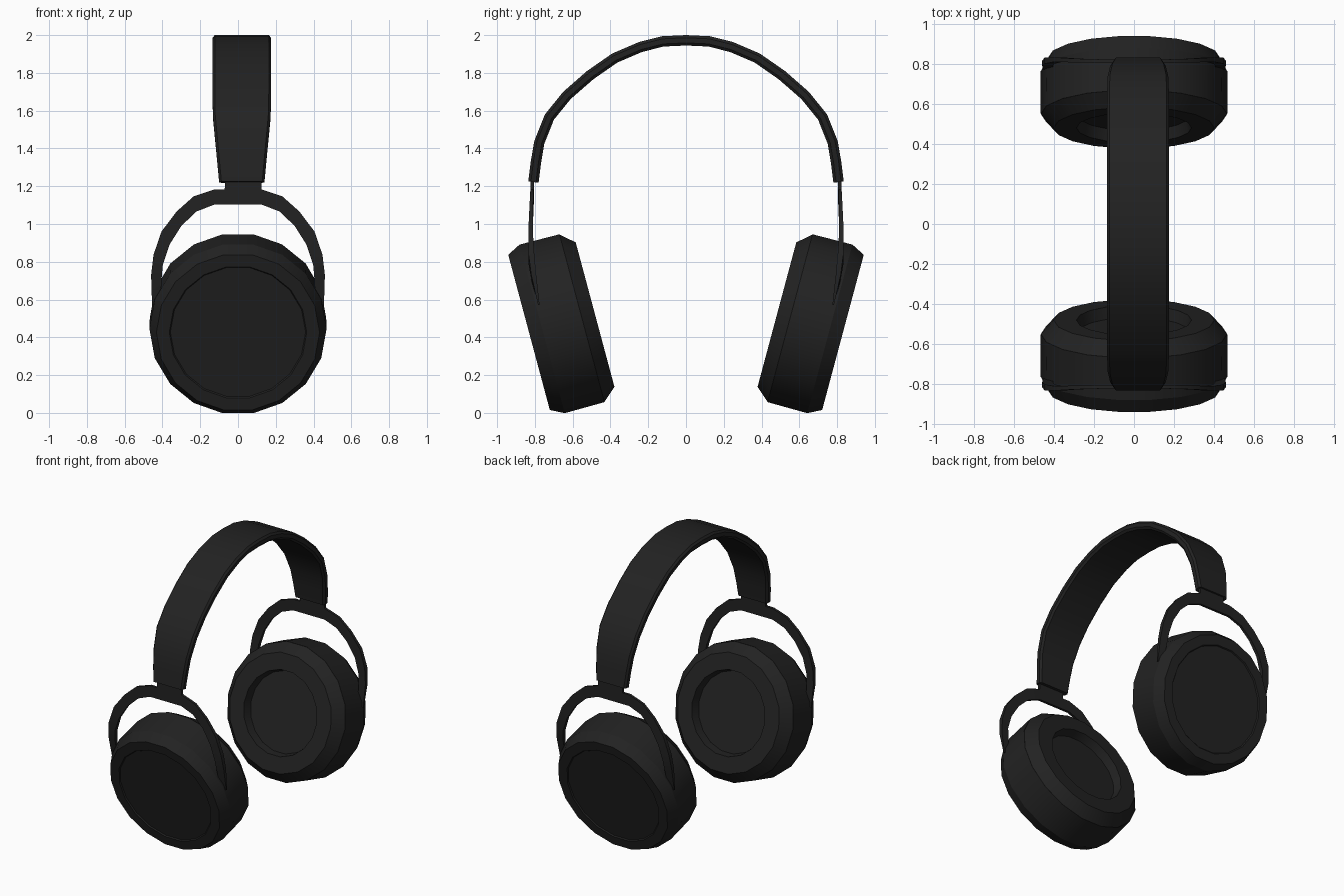
import bpy, bmesh, math
from mathutils import Vector

if "Cube" in bpy.data.objects:
    bpy.data.objects.remove(bpy.data.objects["Cube"])

black = bpy.data.materials.new("soft_black")
black.diffuse_color = (0.016, 0.016, 0.016, 1)
black.use_nodes = True
black.node_tree.nodes["Principled BSDF"].inputs["Base Color"].default_value = black.diffuse_color


def finish(name, bm, angle=25):
    bmesh.ops.recalc_face_normals(bm, faces=bm.faces)
    me = bpy.data.meshes.new(name)
    bm.to_mesh(me)
    bm.free()
    me.materials.append(black)
    ob = bpy.data.objects.new(name, me)
    bpy.context.collection.objects.link(ob)
    bpy.ops.object.select_all(action='DESELECT')
    ob.select_set(True)
    bpy.context.view_layer.objects.active = ob
    bpy.ops.object.shade_smooth_by_angle(angle=math.radians(angle))
    return ob


def loft(bm, rings):
    """Bridge closed rings of points and cap both ends."""
    vs = [[bm.verts.new(p) for p in r] for r in rings]
    n = len(vs[0])
    for a, b in zip(vs, vs[1:]):
        for i in range(n):
            j = (i + 1) % n
            bm.faces.new((a[i], a[j], b[j], b[i]))
    bm.faces.new(vs[0])
    bm.faces.new(vs[-1])


TILT = math.radians(15)
AXIS = Vector((0, math.cos(TILT), -math.sin(TILT)))
UP = Vector((0, math.sin(TILT), math.cos(TILT)))
CENTRE = Vector((0, 0.66, 0.472))


def flip(points, side):
    return [(p[0], p[1] * side, p[2]) for p in points]


def turned(name, profile, side):
    """Lathe (depth, radius) pairs round the tilted cup axis, 18 sides."""
    bm = bmesh.new()
    rings = []
    for u, r in profile:
        ring = []
        for i in range(18):
            a = i * math.tau / 18
            ring.append(CENTRE + AXIS * u + UP * (r * math.sin(a))
                        + Vector((r * math.cos(a), 0, 0)))
        rings.append(flip(ring, side))
    loft(bm, rings)
    return finish(name, bm)


# Yoke outline: outer x, outer z, inner x, inner z, y centre, half thickness
YOKE = [(0.125, 1.183, 0.125, 1.103, 0.815, 0.009),
        (0.235, 1.146, 0.22, 1.066, 0.817, 0.009),
        (0.325, 1.066, 0.30, 0.99, 0.820, 0.010),
        (0.405, 0.96, 0.363, 0.89, 0.823, 0.012),
        (0.447, 0.838, 0.398, 0.785, 0.818, 0.015),
        (0.460, 0.73, 0.405, 0.705, 0.806, 0.013),
        (0.455, 0.57, 0.41, 0.57, 0.779, 0.004)]

for side, label in ((1, "back"), (-1, "front")):
    # Ear cup shell with a shallow recessed outer disc
    turned(label + "_ear_cup", [(-0.113, 0.467), (0.105, 0.469), (0.177, 0.432),
                                (0.177, 0.364), (0.169, 0.358)], side)
    # Ear cushion with a round opening
    turned(label + "_ear_cushion", [(-0.112, 0.467), (-0.185, 0.402), (-0.185, 0.288),
                                    (-0.125, 0.275)], side)

    # Forked yoke
    bm = bmesh.new()
    rows = [(-a, b, -c, d, y, t) for a, b, c, d, y, t in reversed(YOKE)] + YOKE
    loft(bm, [flip([(ox, y - t, oz), (ox, y + t, oz), (ix, y + t, iz), (ix, y - t, iz)], side)
              for ox, oz, ix, iz, y, t in rows])
    finish(label + "_yoke", bm, 35)

    # Slider neck joining yoke and headband
    bm = bmesh.new()
    loft(bm, [flip([(x0, 0.806, z), (x1, 0.806, z), (x1, 0.824, z), (x0, 0.824, z)], side)
              for x0, x1, z in ((-0.08, 0.12, 1.14), (-0.07, 0.125, 1.19), (-0.07, 0.125, 1.27))])
    finish(label + "_slider_neck", bm)

# Headband: outer curve (y, z) swept with a chamfered section, tapered at the ends
half = [(0.835, 1.225), (0.822, 1.33), (0.803, 1.44), (0.747, 1.58), (0.65, 1.70),
        (0.524, 1.81), (0.39, 1.903), (0.25, 1.963), (0.127, 1.994), (0, 2.0)]
path = half + [(-y, z) for y, z in reversed(half[:-1])]
rings = []
for i, (y, z) in enumerate(path):
    y0, z0 = path[max(i - 1, 0)]
    y1, z1 = path[min(i + 1, len(path) - 1)]
    t = Vector((y1 - y0, z1 - z0)).normalized()
    n = Vector((-t.y, t.x))
    if n.dot(Vector((-y, 1.2 - z))) < 0:
        n = -n
    w = 0.12 + 0.035 * min(1, (z - 1.225) / 0.38)
    section = [(-w + .012, 0), (w - .012, 0), (w, .014), (w, .041), (w - .012, .055),
               (-w + .012, .055), (-w, .041), (-w, .014)]
    rings.append([(0.02 + s, y + n.x * d, z + n.y * d) for s, d in section])
bm = bmesh.new()
loft(bm, rings)
finish("headband", bm, 30)
